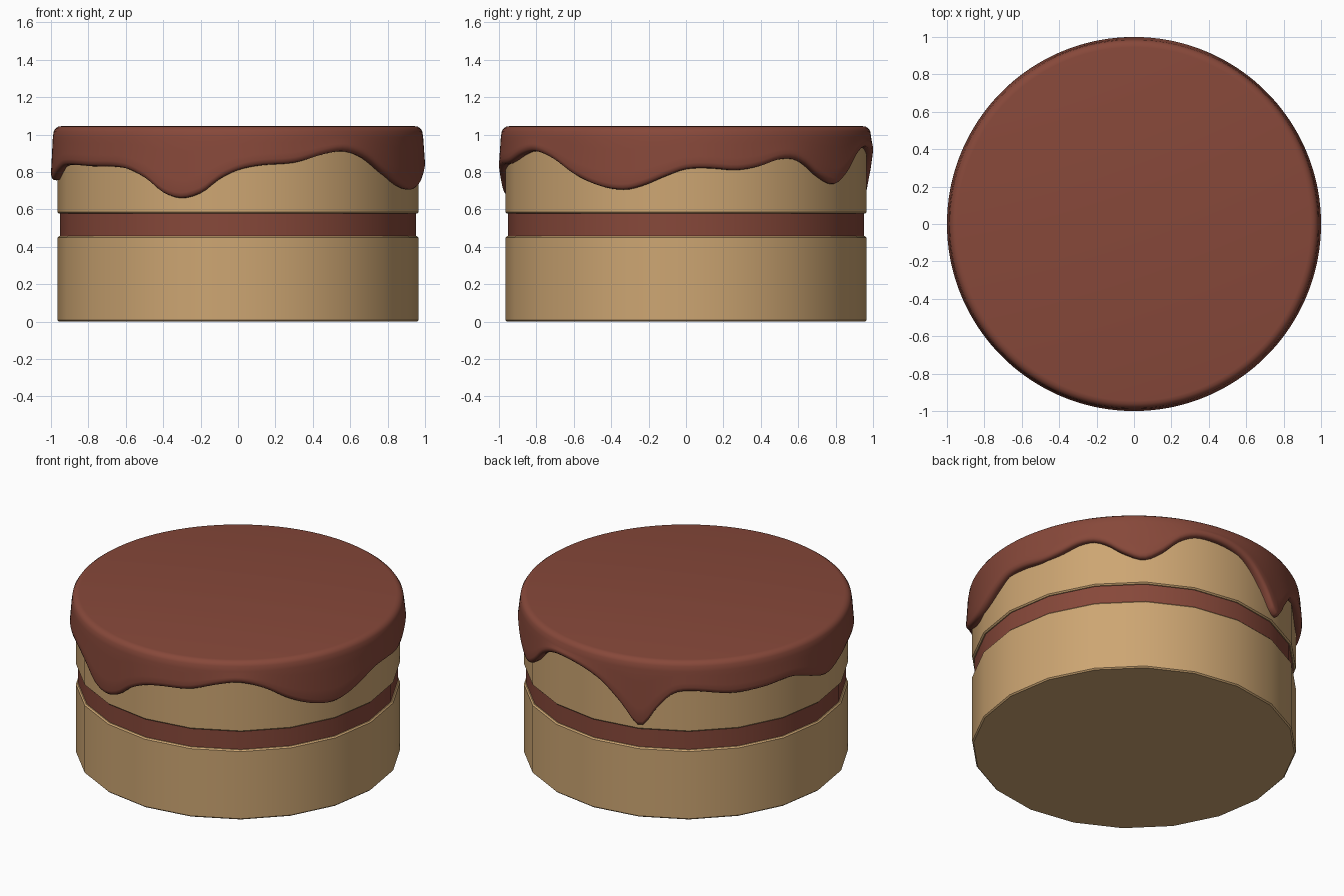
import bpy, bmesh, math

if "Cube" in bpy.data.objects:
    bpy.data.objects.remove(bpy.data.objects["Cube"])


def material(name, rgb):
    m = bpy.data.materials.new(name)
    m.diffuse_color = (*rgb, 1.0)
    m.use_nodes = True
    m.node_tree.nodes["Principled BSDF"].inputs["Base Color"].default_value = m.diffuse_color
    return m


SPONGE = material("golden_sponge", (0.61, 0.38, 0.17))
CHOCOLATE = material("chocolate_cream", (0.242, 0.065, 0.042))


def finish(bm, name, mat, angle):
    bmesh.ops.recalc_face_normals(bm, faces=bm.faces[:])
    me = bpy.data.meshes.new(name)
    bm.to_mesh(me)
    bm.free()
    me.materials.append(mat)
    ob = bpy.data.objects.new(name, me)
    bpy.context.collection.objects.link(ob)
    bpy.ops.object.select_all(action='DESELECT')
    ob.select_set(True)
    bpy.context.view_layer.objects.active = ob
    bpy.ops.object.shade_smooth_by_angle(angle=math.radians(angle))
    return ob


def revolve(rings, name, mat, angle, cap_top=True, cap_bottom=True):
    """rings: list of closed rings of points, from top to bottom."""
    bm = bmesh.new()
    vs = [[bm.verts.new(p) for p in ring] for ring in rings]
    n = len(vs[0])
    for a, b in zip(vs, vs[1:]):
        for i in range(n):
            j = (i + 1) % n
            bm.faces.new((a[i], b[i], b[j], a[j]))
    if cap_top:
        bm.faces.new(vs[0])
    if cap_bottom:
        bm.faces.new(vs[-1])
    return finish(bm, name, mat, angle)


def layer(name, r, z0, z1, bevel, mat):
    """Twenty-sided cake layer with slightly eased rims."""
    prof = [(r - bevel, z1), (r, z1 - bevel), (r, z0 + bevel), (r - bevel, z0)]
    rings = [[(q * math.cos(i * math.tau / 20), q * math.sin(i * math.tau / 20), z)
              for i in range(20)] for q, z in prof]
    return revolve(rings, name, mat, 30)


# Sponge layers and the cream between them
layer("lower_sponge", 0.965, 0.0, 0.457, 0.008, SPONGE)
layer("cream_filling", 0.951, 0.45, 0.585, 0.002, CHOCOLATE)
layer("upper_sponge", 0.965, 0.577, 1.01, 0.008, SPONGE)

# Height of the icing's dripping edge by angle in degrees
DRIP = [(0, .815), (7, .82), (16, .81), (23.5, .83), (30, .865), (35.5, .87),
        (40.5, .84), (46, .78), (53.5, .735), (60, .79), (66, .88), (72, .925),
        (80, .93), (88, .905), (95, .85), (102, .74), (109, .61), (115, .74),
        (120.5, .835), (127, .855), (141, .825), (153, .83), (165, .845),
        (176, .785), (183, .755), (192, .795), (201, .835), (218, .83),
        (232, .82), (240, .765), (246, .69), (252, .66), (258.5, .69),
        (264, .76), (270, .81), (277, .835), (288, .85), (298, .895),
        (305.5, .91), (314, .87), (323, .785), (332, .725), (340, .705),
        (346, .725), (354, .78)]


def edge_height(deg):
    """Smooth periodic curve through the drip points."""
    n = len(DRIP)
    k = max(i for i in range(n) if DRIP[i][0] <= deg)

    def pt(i):
        return DRIP[i % n][0] + 360 * (i // n), DRIP[i % n][1]

    def slope(i):
        (a0, z0), (a1, z1) = pt(i - 1), pt(i + 1)
        return (z1 - z0) / (a1 - a0)

    (a, za), (b, zb) = pt(k), pt(k + 1)
    h = b - a
    t = (deg - a) / h
    return ((2 * t**3 - 3 * t**2 + 1) * za + (t**3 - 2 * t**2 + t) * h * slope(k)
            + (3 * t**2 - 2 * t**3) * zb + (t**3 - t**2) * h * slope(k + 1))


# Chocolate icing: flat top, rounded rim, skirt with a rounded dripping lip
N = 180
rings = []


def add_ring(r, z):
    ring = []
    for i in range(N):
        d = 360 * i / N
        a = math.radians(d)
        ring.append((r * math.cos(a), r * math.sin(a), z(edge_height(d))))
    rings.append(ring)


for r, z in [(.945, 1.045), (.962, 1.042), (.976, 1.032), (.985, 1.018), (.99, .985)]:
    add_ring(r, lambda e, z=z: z)
for t in (.25, .5, .75, 1.0):
    add_ring(.99 + .01 * t, lambda e, t=t: .985 + (e + .03 - .985) * t)
for r, dz in [(.996, .012), (.985, .002), (.97, 0.0), (.93, .008)]:
    add_ring(r, lambda e, dz=dz: e + dz)
revolve(rings, "chocolate_icing", CHOCOLATE, 50, cap_bottom=False)
